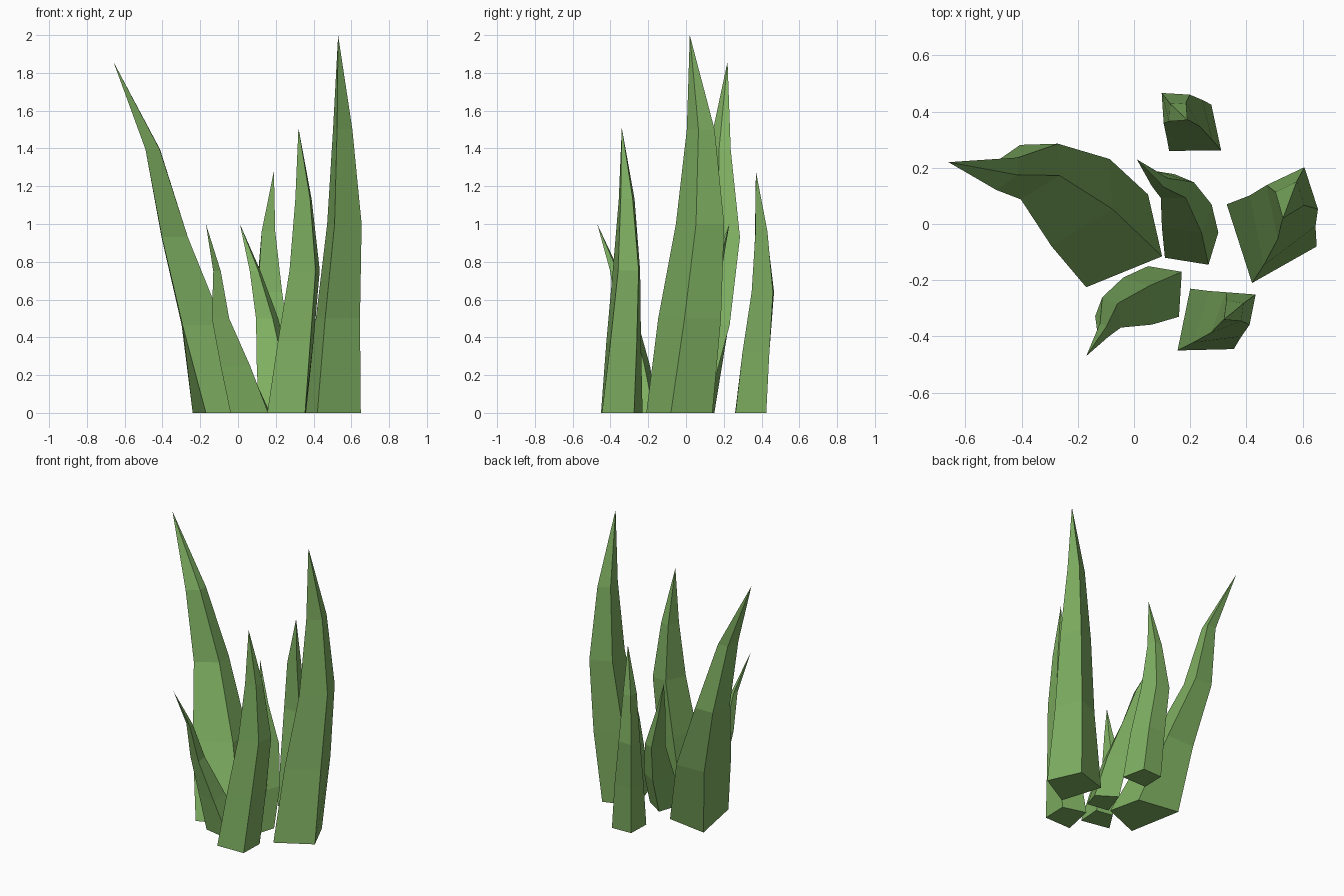
import bpy
from mathutils import Vector

if "Cube" in bpy.data.objects:
    bpy.data.objects.remove(bpy.data.objects["Cube"])

green = bpy.data.materials.new("leaf_green")
green.diffuse_color = (0.21, 0.43, 0.12, 1)
green.use_nodes = True
green.node_tree.nodes["Principled BSDF"].inputs["Base Color"].default_value = green.diffuse_color


def blade(name, foot, spine, tip):
    """Loft a four-sided footprint along a bent spine to a sharp tip.
    spine rows: centre x, centre y, scale along first and second diagonal."""
    corners = [Vector(p) for p in foot]
    centre = sum(corners, Vector((0, 0))) / 4
    d1, d2 = corners[2] - corners[0], corners[3] - corners[1]
    det = d1.x * d2.y - d1.y * d2.x

    verts = [(c.x, c.y, 0) for c in corners]
    for k, (x, y, s1, s2) in enumerate(spine, 1):
        for c in corners:
            r = c - centre
            a = (r.x * d2.y - r.y * d2.x) / det
            b = (d1.x * r.y - d1.y * r.x) / det
            p = Vector((x, y)) + d1 * a * s1 + d2 * b * s2
            verts.append((p.x, p.y, tip[2] * k / 4))
    verts.append(tip)

    # Closed bottom, three side bands, pointed top
    faces = [(3, 2, 1, 0)]
    for i in range(4):
        j = (i + 1) % 4
        for k in range(0, 12, 4):
            faces.append((k + i, k + j, k + 4 + j, k + 4 + i))
        faces.append((12 + i, 12 + j, 16))

    mesh = bpy.data.meshes.new(name)
    mesh.from_pydata(verts, [], faces)
    mesh.materials.append(green)
    bpy.context.collection.objects.link(bpy.data.objects.new(name, mesh))


# Tallest blade on the right
blade("right_blade",
      [(.42, -.21), (.65, -.08), (.55, .14), (.33, .07)],
      [(.526, .033, .95, .73), (.561, .085, .73, .57), (.553, .084, .42, .32)],
      (.53, .02, 2.0))

# Broad blade leaning left
blade("left_blade",
      [(-.17, -.225), (.10, -.115), (.05, .105), (-.24, .15)],
      [(-.189, .108, .94, .65), (-.336, .207, .60, .41), (-.45, .19, .35, .20)],
      (-.66, .22, 1.86))

# Front blade
blade("front_blade",
      [(.155, -.45), (.355, -.445), (.36, -.275), (.20, -.23)],
      [(.315, -.33, .92, .75), (.361, -.31, .78, .54), (.351, -.314, .42, .34)],
      (.32, -.34, 1.51))

# Back blade
blade("back_blade",
      [(.125, .26), (.31, .262), (.275, .425), (.13, .42)],
      [(.189, .371, .84, .90), (.159, .408, .62, .75), (.159, .398, .40, .38)],
      (.19, .37, 1.28))

# Short blade curling to the front left
blade("short_front_blade",
      [(-.04, -.29), (.16, -.33), (.17, -.17), (.05, -.15)],
      [(-.003, -.268, .70, .93), (-.089, -.31, .38, .60), (-.11, -.375, .16, .27)],
      (-.17, -.47, 1.0))

# Short blade in the middle curling backwards
blade("short_middle_blade",
      [(.11, -.12), (.265, -.145), (.30, -.03), (.17, .055)],
      [(.194, .041, .93, .83), (.159, .128, .62, .42), (.093, .154, .30, .29)],
      (.01, .23, 1.0))
